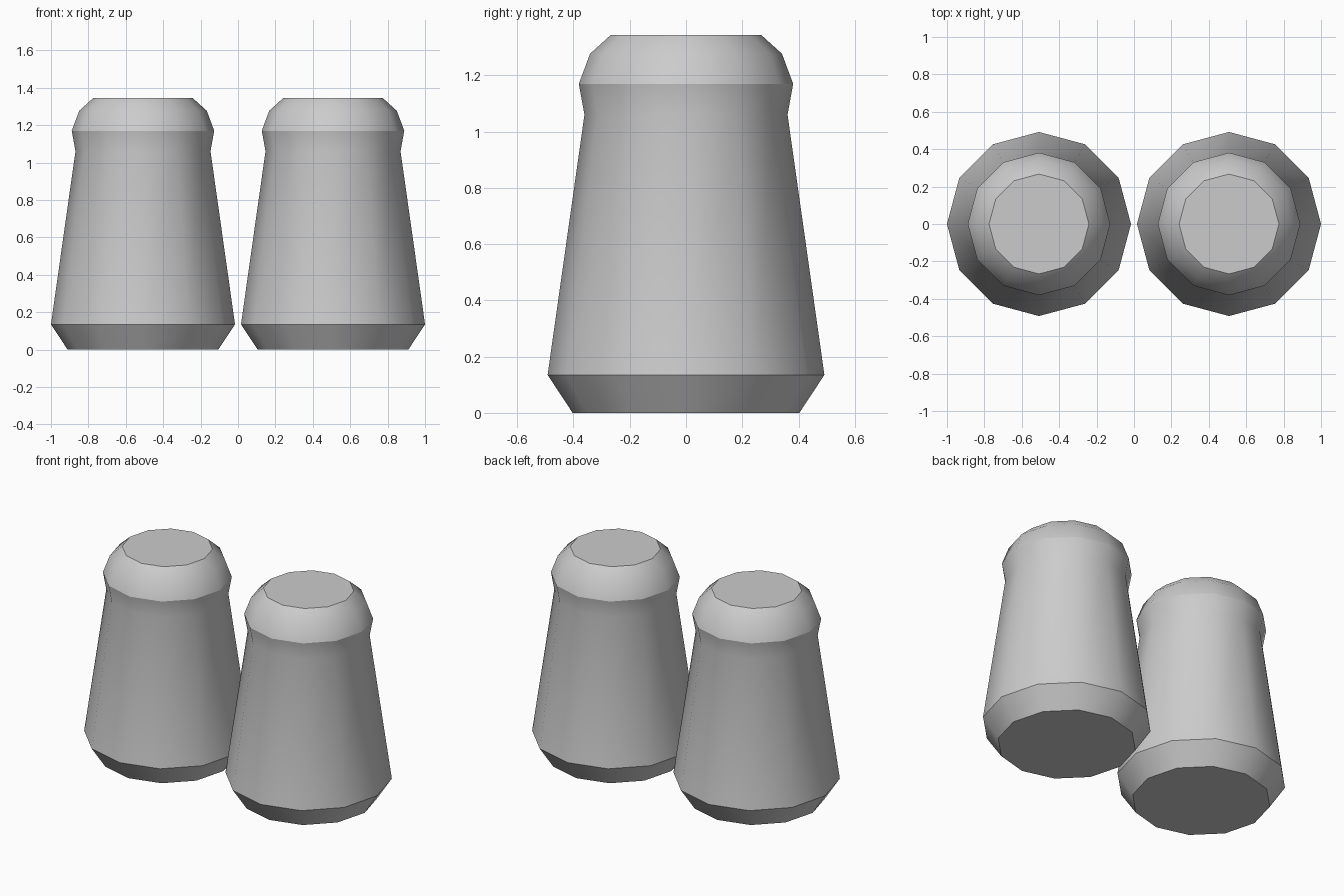
import bpy
import bmesh
from math import cos, sin, pi

if "Cube" in bpy.data.objects:
    bpy.data.objects.remove(bpy.data.objects["Cube"])

SIDES = 12
# (radius, height, crisp ring) from the foot up to the lid
PROFILE = [(0.403, 0.0, True), (0.492, 0.135, True), (0.361, 1.06, False),
           (0.381, 1.17, True), (0.341, 1.277, False), (0.267, 1.344, True)]


def shaker(name, x):
    bm = bmesh.new()
    # Stacked rings of the turned body
    rings = [[bm.verts.new((r * cos(2 * pi * i / SIDES), r * sin(2 * pi * i / SIDES), z))
              for i in range(SIDES)] for r, z, _ in PROFILE]
    for low, high in zip(rings, rings[1:]):
        for i in range(SIDES):
            j = (i + 1) % SIDES
            bm.faces.new((low[i], low[j], high[j], high[i]))
    # Flat base and lid top
    bm.faces.new(rings[0][::-1])
    bm.faces.new(rings[-1])
    # Smooth walls with crisp rings
    for face in bm.faces:
        face.smooth = True
    for ring, (_, _, crisp) in zip(rings, PROFILE):
        for i in range(SIDES):
            bm.edges.get((ring[i], ring[(i + 1) % SIDES])).smooth = not crisp
    mesh = bpy.data.meshes.new(name)
    bm.to_mesh(mesh)
    bm.free()
    obj = bpy.data.objects.new(name, mesh)
    obj.location.x = x
    bpy.context.collection.objects.link(obj)


# Matching pair standing side by side
shaker("left_shaker", -0.508)
shaker("right_shaker", 0.508)
